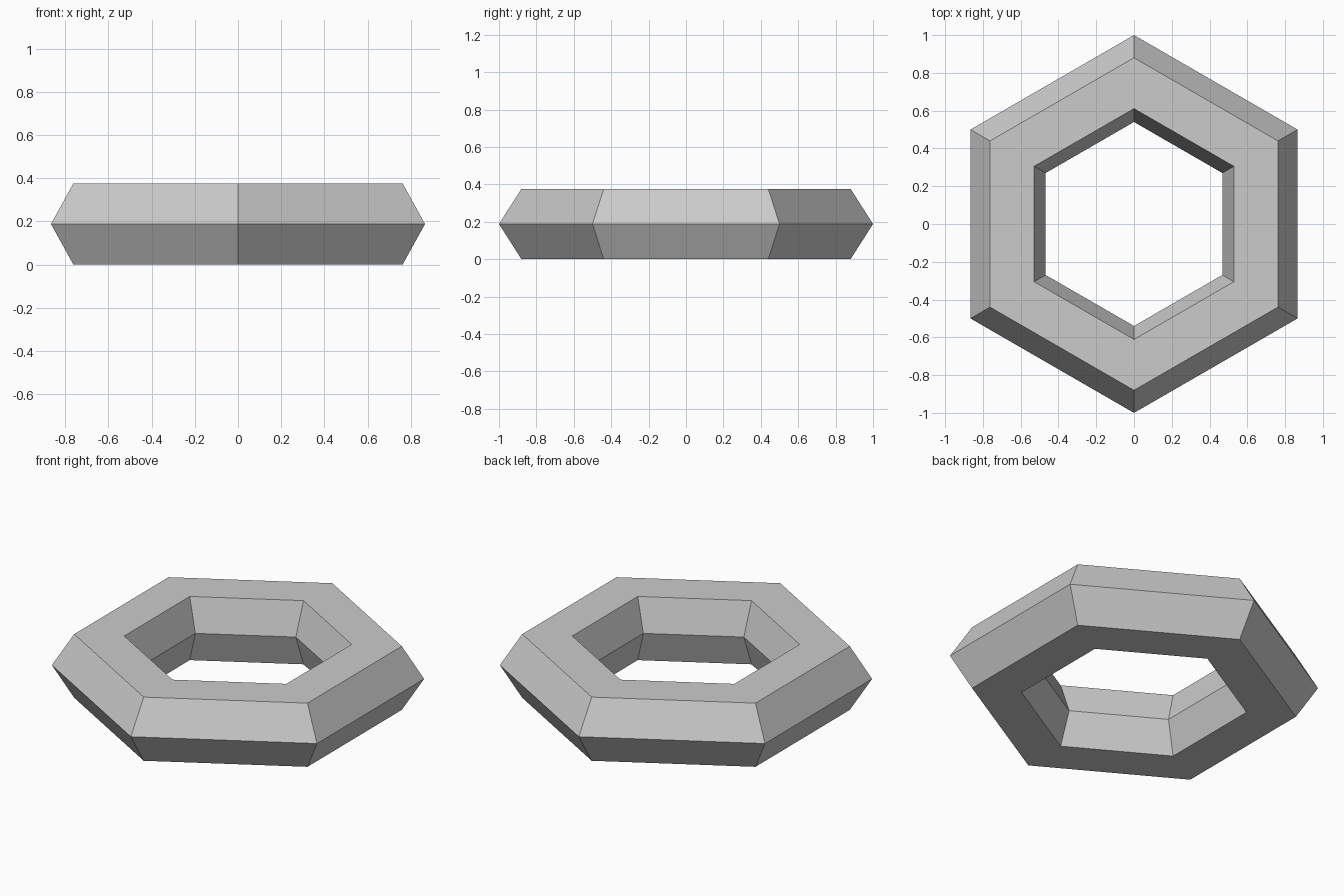
import bpy, bmesh
from math import cos, sin, pi

if "Cube" in bpy.data.objects:
    bpy.data.objects.remove(bpy.data.objects["Cube"])

SIDES = 6
# Ring cross-section: (radius, height)
PROFILE = [(1.0, 0.188), (0.88, 0.376), (0.611, 0.376),
           (0.54, 0.188), (0.611, 0.0), (0.88, 0.0)]

# Sweep the cross-section around a hexagon with corners on the y axis
bm = bmesh.new()
rings = []
for i in range(SIDES):
    a = pi / 2 + 2 * pi * i / SIDES
    rings.append([bm.verts.new((r * cos(a), r * sin(a), z)) for r, z in PROFILE])

n = len(PROFILE)
for i in range(SIDES):
    cur, nxt = rings[i], rings[(i + 1) % SIDES]
    for j in range(n):
        k = (j + 1) % n
        bm.faces.new((cur[j], nxt[j], nxt[k], cur[k]))
bmesh.ops.recalc_face_normals(bm, faces=bm.faces)

mesh = bpy.data.meshes.new("hexagonal_ring")
bm.to_mesh(mesh)
bm.free()
bpy.context.collection.objects.link(bpy.data.objects.new("hexagonal_ring", mesh))
